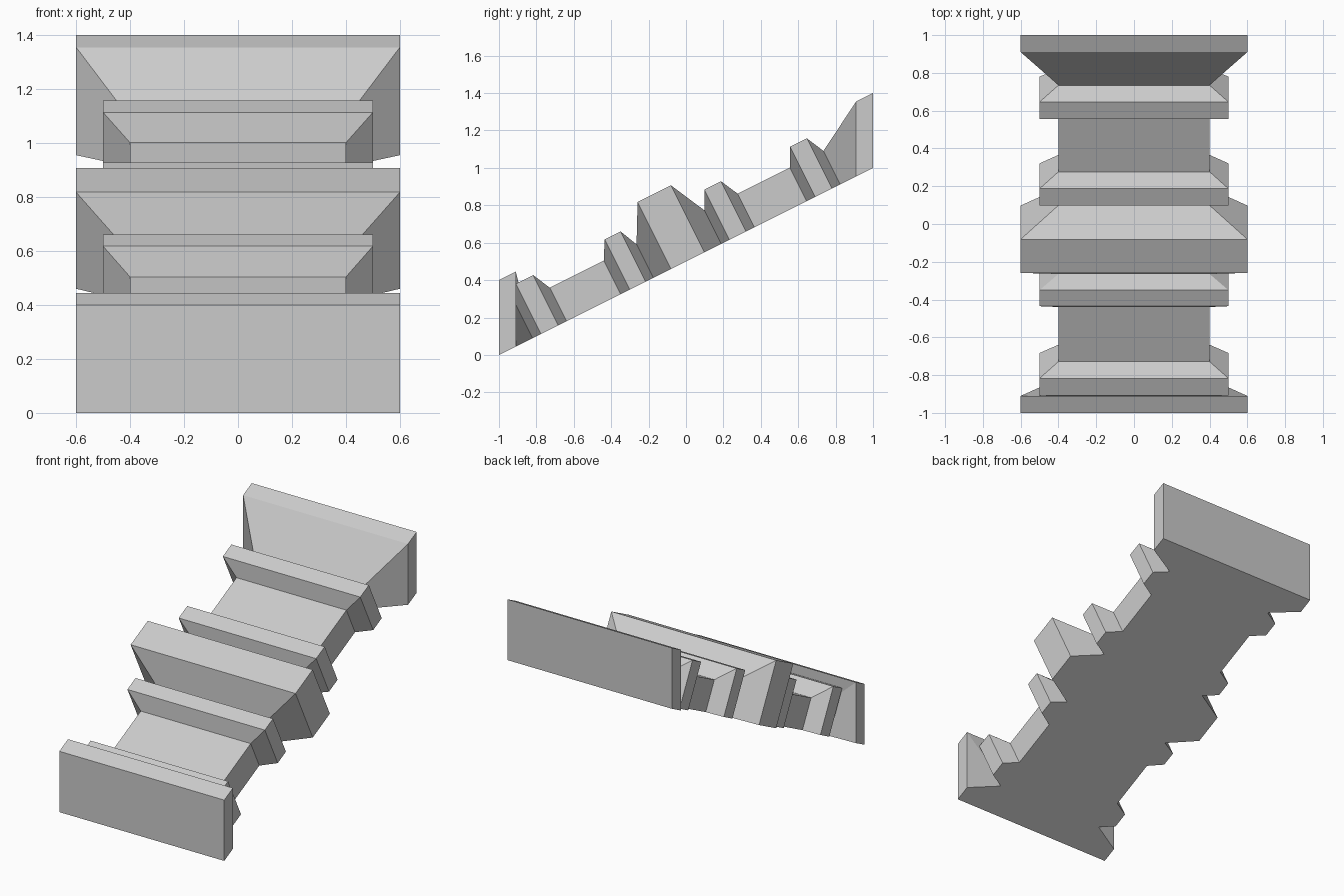
import bpy, bmesh
from mathutils import Vector

if "Cube" in bpy.data.objects:
    bpy.data.objects.remove(bpy.data.objects["Cube"])

SLOPE_UP = Vector((0, -1, 2)).normalized()   # square to the 1:2 slope
VERTICAL = Vector((0, 0, 1))

# section sizes: half width, height
NARROW, MEDIUM, WIDE = (0.4, 0.2), (0.5, 0.3), (0.6, 0.4)

# sections along the slope: y of the foot, size, direction of the sides
sections = [(-1.0, WIDE, VERTICAL), (-0.91, WIDE, VERTICAL)]

# small collars with tapered shoulders, and the large central block
middle = [
    (-0.82, NARROW), (-0.775, MEDIUM), (-0.683, MEDIUM), (-0.639, NARROW),
    (-0.35, NARROW), (-0.301, MEDIUM), (-0.216, MEDIUM), (-0.175, NARROW),
    (-0.08, WIDE), (0.098, WIDE),
    (0.188, NARROW), (0.232, MEDIUM), (0.321, MEDIUM), (0.366, NARROW),
    (0.645, NARROW), (0.691, MEDIUM), (0.78, MEDIUM), (0.824, NARROW),
]
sections += [(y, size, SLOPE_UP) for y, size in middle]
sections += [(0.91, WIDE, VERTICAL), (1.0, WIDE, VERTICAL)]


def ring(bm, y, size, up):
    """Four corners of one rectangular section standing on the slope."""
    w, h = size
    foot = Vector((0, y, 0.5 * (y + 1)))
    top = foot + up * h
    return [bm.verts.new((x, p.y, p.z))
            for x, p in ((-w, foot), (w, foot), (w, top), (-w, top))]


# loft the sloping baluster through all sections
bm = bmesh.new()
rings = [ring(bm, *s) for s in sections]
for a, b in zip(rings, rings[1:]):
    for i in range(4):
        j = (i + 1) % 4
        bm.faces.new((a[i], a[j], b[j], b[i]))
bm.faces.new(rings[0])
bm.faces.new(rings[-1][::-1])
bmesh.ops.recalc_face_normals(bm, faces=bm.faces)

mesh = bpy.data.meshes.new("sloping_baluster")
bm.to_mesh(mesh)
bm.free()
obj = bpy.data.objects.new("sloping_baluster", mesh)
bpy.context.collection.objects.link(obj)
